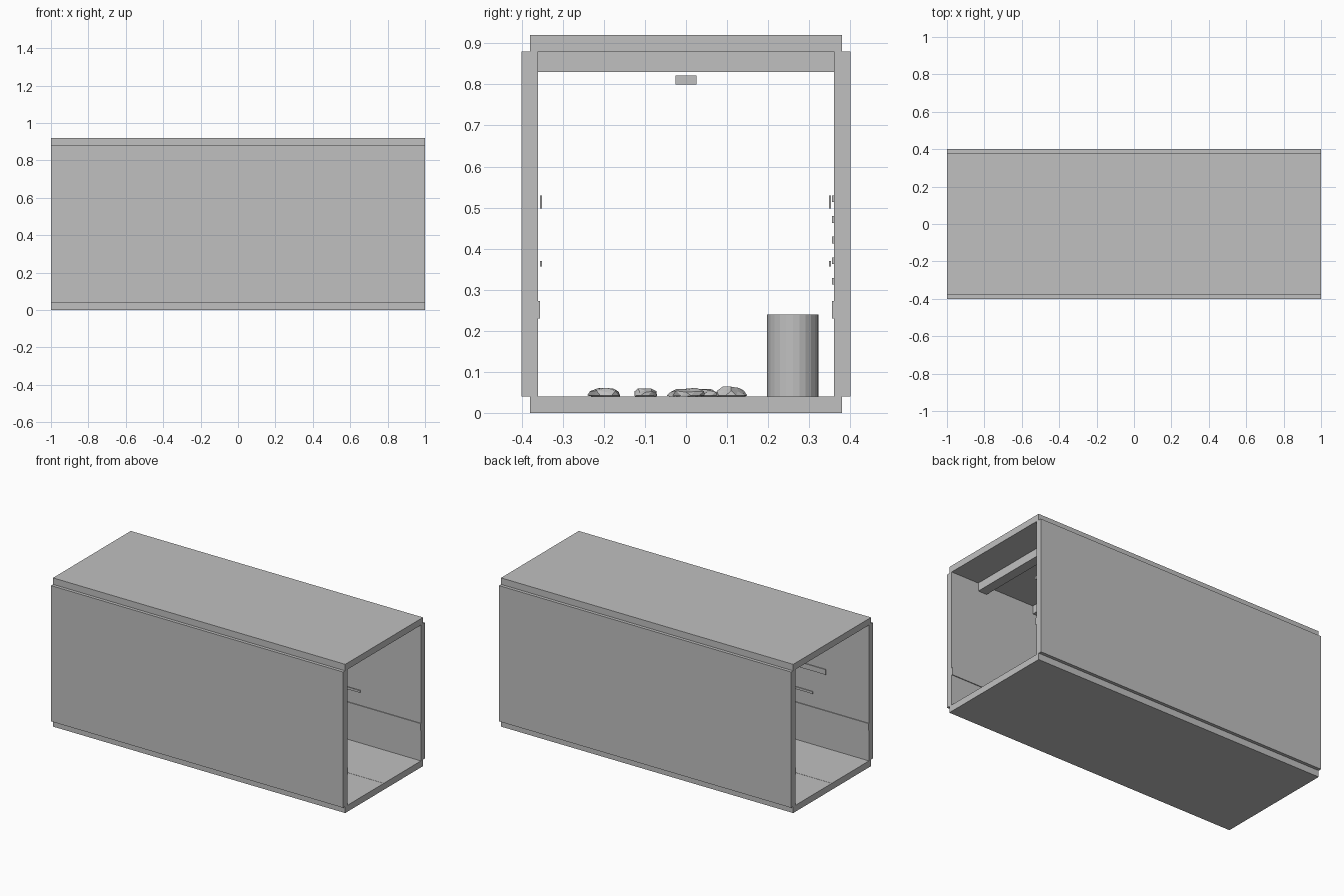
import bpy, bmesh, math, random
from mathutils import Vector

if "Cube" in bpy.data.objects:
    bpy.data.objects.remove(bpy.data.objects["Cube"])

random.seed(4)
grey = bpy.data.materials.new("concrete_grey")
grey.diffuse_color = (0.53, 0.53, 0.53, 1)
grey.use_nodes = True
grey.node_tree.nodes["Principled BSDF"].inputs["Base Color"].default_value = grey.diffuse_color


def finish(name, bm):
    me = bpy.data.meshes.new(name)
    bm.to_mesh(me)
    bm.free()
    me.materials.append(grey)
    ob = bpy.data.objects.new(name, me)
    bpy.context.collection.objects.link(ob)
    return ob


def box(name, x0, x1, y0, y1, z0, z1):
    bm = bmesh.new()
    bmesh.ops.create_cube(bm, size=1)
    for v in bm.verts:
        v.co = Vector((x0 if v.co.x < 0 else x1,
                       y0 if v.co.y < 0 else y1,
                       z0 if v.co.z < 0 else z1))
    return finish(name, bm)


# Corridor shell, open at both ends
box("floor", -1, 1, -0.38, 0.38, 0, 0.04)
box("ceiling", -1, 1, -0.38, 0.38, 0.88, 0.92)
box("front_wall", -1, 1, -0.40, -0.36, 0.04, 0.88)
box("back_wall", -1, 1, 0.36, 0.40, 0.04, 0.88)

# Wall rails and floor centre line
box("front_rail", -1, 1, -0.361, -0.355, 0.23, 0.273)
box("back_rail", -1, 1, 0.355, 0.361, 0.23, 0.273)
box("floor_line", -1, 1, -0.004, 0.004, 0.04, 0.041)

# Ceiling cross beams and lamps hung between them
beams = [-0.78, -0.39, 0, 0.39, 0.78]
for x in beams:
    box("ceiling_beam", x - 0.03, x + 0.03, -0.36, 0.36, 0.83, 0.88)
for a, b in zip(beams, beams[1:]):
    m = (a + b) / 2
    box("ceiling_lamp", m - 0.1, m + 0.1, -0.025, 0.025, 0.80, 0.822)

# Blank wall sign plates
box("front_sign", -0.71, -0.33, -0.356, -0.351, 0.498, 0.53)
box("front_small_sign", -0.62, -0.46, -0.356, -0.351, 0.356, 0.37)
box("back_sign", 0.12, 0.48, 0.348, 0.353, 0.498, 0.53)
box("back_small_sign", 0.43, 0.59, 0.348, 0.353, 0.356, 0.37)

# Wall vent slats
for i in range(5):
    z = 0.321 + 0.05 * i
    box("vent_slat", -0.1, 0.1, 0.355, 0.361, z - 0.008, z + 0.008)

# Barrel
bm = bmesh.new()
bmesh.ops.create_cone(bm, cap_ends=True, segments=24, radius1=0.063,
                      radius2=0.063, depth=0.2)
bmesh.ops.translate(bm, vec=(-0.4, 0.26, 0.14), verts=bm.verts)
finish("barrel", bm)


# Jagged floor rubble: x, y, half sizes in x and y, height
def rubble(x, y, rx, ry, h):
    bm = bmesh.new()
    bmesh.ops.create_icosphere(bm, subdivisions=2, radius=1)
    for v in bm.verts:
        c = v.co * random.uniform(0.75, 1.05)
        v.co = (x + c.x * rx, y + c.y * ry, 0.04 + max(c.z, -0.1) * h + 0.1 * h)
    finish("rubble", bm)


for spec in [(-0.15, -0.195, 0.045, 0.045, 0.022),
             (0.2, -0.1, 0.035, 0.033, 0.02),
             (0.05, 0.0, 0.05, 0.05, 0.022),
             (-0.05, 0.05, 0.04, 0.04, 0.018),
             (0.3, 0.11, 0.045, 0.042, 0.025)]:
    rubble(*spec)
